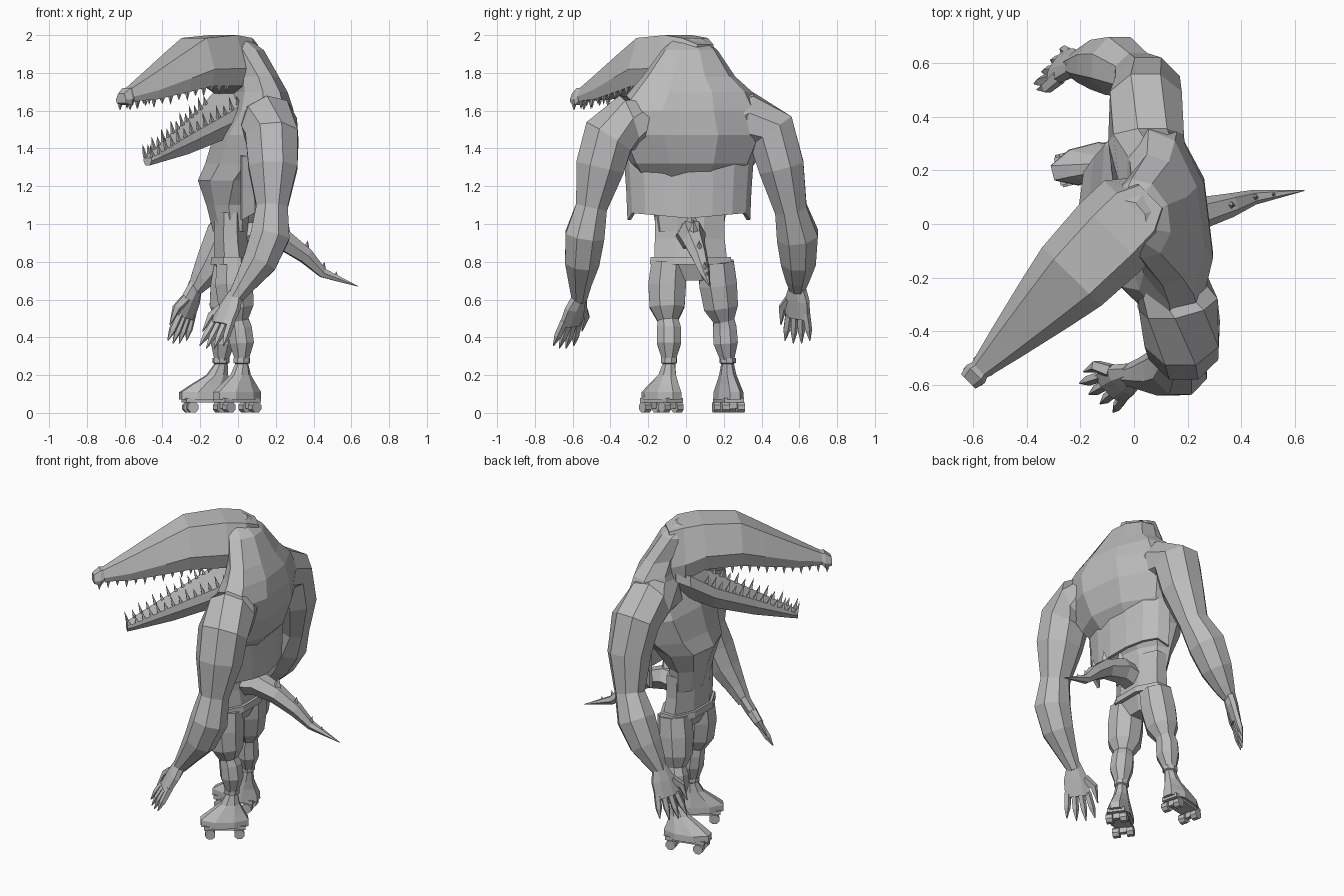
import bpy, bmesh, math
from mathutils import Vector

cube = bpy.data.objects.get("Cube")
if cube:
    bpy.data.objects.remove(cube, do_unlink=True)

grey = bpy.data.materials.new("plain_grey")
grey.use_nodes = True
COLOUR = (0.5, 0.5, 0.5, 1)
grey.diffuse_color = COLOUR
grey.node_tree.nodes["Principled BSDF"].inputs["Base Color"].default_value = COLOUR
X, Y, Z = Vector((1, 0, 0)), Vector((0, 1, 0)), Vector((0, 0, 1))


def finish(name, bm):
    bmesh.ops.recalc_face_normals(bm, faces=bm.faces)
    mesh = bpy.data.meshes.new(name)
    bm.to_mesh(mesh)
    bm.free()
    mesh.materials.append(grey)
    obj = bpy.data.objects.new(name, mesh)
    bpy.context.collection.objects.link(obj)
    return obj


def add_loft(bm, rings):
    """Skin equal-length loops of points and cap both ends."""
    loops = [[bm.verts.new(p) for p in ring] for ring in rings]
    n = len(loops[0])
    for a, b in zip(loops, loops[1:]):
        for i in range(n):
            j = (i + 1) % n
            bm.faces.new((a[i], a[j], b[j], b[i]))
    bm.faces.new(loops[0])
    bm.faces.new(loops[-1][::-1])


def ellipse(c, u, v, ru, rv, sides):
    angles = [math.tau * (i + .5) / sides for i in range(sides)]
    return [c + u * ru * math.cos(a) + v * rv * math.sin(a) for a in angles]


def add_tube(bm, path, sides=8, ref=X, axis=None):
    """path rows: x, y, z, radius along ref, radius across it."""
    pts = [Vector(row[:3]) for row in path]
    rings = []
    for i, row in enumerate(path):
        t = axis or (pts[min(i + 1, len(pts) - 1)] - pts[max(i - 1, 0)]).normalized()
        v = t.cross(ref).normalized()
        rings.append(ellipse(pts[i], v.cross(t), v, row[3], row[-1], sides))
    add_loft(bm, rings)


def tube(name, path, **options):
    bm = bmesh.new()
    add_tube(bm, path, **options)
    return finish(name, bm)


def add_spike(bm, base, direction, radius, sides=4):
    d = direction.normalized()
    u = d.orthogonal().normalized()
    ring = [bm.verts.new(p) for p in ellipse(base, u, d.cross(u), radius, radius, sides)]
    tip = bm.verts.new(base + direction)
    for i in range(sides):
        bm.faces.new((ring[i], ring[(i + 1) % sides], tip))
    bm.faces.new(ring)


# Hunched torso, with the chest pushed forward and the shoulders set back
torso = tube("torso", [
    (-.04, .02, .96, .09, .18), (-.05, .02, 1.1, .115, .2), (-.02, .02, 1.23, .19, .27),
    (.04, .03, 1.32, .21, .34), (.085, .03, 1.47, .21, .41), (.12, .01, 1.6, .17, .4),
    (.12, .025, 1.7, .14, .33), (.1, .015, 1.78, .115, .25), (.03, .02, 1.92, .11, .15),
    (-.02, .01, 1.985, .07, .08)], sides=9, axis=Z)
for v in torso.data.vertices:
    v.co.x -= .12 * v.co.y

# Open vest hanging from the back
bm = bmesh.new()
rows = []
for z, grow in ((1.03, 1), (1.18, 1.02), (1.36, 1.06)):
    row = []
    for i in range(9):
        a = math.pi * (i / 8 - .5)
        drop = .02 if i in (0, 8) and z < 1.1 else 0
        lift = .03 * abs(math.sin(a)) if z < 1.1 else 0
        row.append(bm.verts.new((.02 + .17 * grow * math.cos(a),
                                 .015 + .325 * grow * math.sin(a), z + lift - drop * 2)))
    rows.append(row)
for a, b in zip(rows, rows[1:]):
    for i in range(8):
        bm.faces.new((a[i], a[i + 1], b[i + 1], b[i]))
vest = finish("vest", bm)
shell = vest.modifiers.new("thickness", "SOLIDIFY")
shell.thickness = .02

# Head, in its own frame: s runs along the snout
FORWARD = Vector((-.7, -.71, 0)).normalized()
SIDE = Z.cross(FORWARD)
ROOT = Vector((.02, .06, 0))


def head_point(s, across, z):
    return ROOT + FORWARD * s + SIDE * across + Z * z


def jaw(name, rows, top, bottom, middle):
    """rows: s, low z, high z, half width; the rest shapes the section."""
    bm = bmesh.new()
    rings = []
    for s, low, high, w in rows:
        mid = low + (high - low) * middle
        half = [(w * bottom, low), (w, mid), (w * top, high)]
        ring = half + [(-a, z) for a, z in reversed(half)]
        rings.append([head_point(s, a, z) for a, z in ring])
    add_loft(bm, rings)
    return finish(name, bm)


def sample(rows, s):
    for a, b in zip(rows, rows[1:]):
        if a[0] <= s <= b[0]:
            f = (s - a[0]) / (b[0] - a[0])
            return [p + (q - p) * f for p, q in zip(a, b)]
    return rows[-1]


upper = [(-.06, 1.62, 1.95, .1), (.02, 1.67, 1.985, .165), (.14, 1.73, 2, .17),
         (.36, 1.73, 1.985, .155), (.5, 1.7, 1.91, .125), (.7, 1.66, 1.8, .078),
         (.85, 1.65, 1.72, .04), (.87, 1.63, 1.72, .048), (.91, 1.64, 1.69, .038)]
lower = [(-.03, 1.57, 1.71, .12), (.05, 1.53, 1.7, .165), (.2, 1.45, 1.6, .14),
         (.45, 1.37, 1.48, .085), (.67, 1.32, 1.37, .045), (.71, 1.31, 1.35, .03)]
jaw("upper_jaw", upper, top=.6, bottom=.85, middle=.35)
jaw("lower_jaw", lower, top=.95, bottom=.55, middle=.6)


def teeth(name, rows, start, end, count, length, level, lean):
    bm = bmesh.new()
    for i in range(count):
        s, low, high, w = sample(rows, start + (end - start) * i / (count - 1))
        tall = length * (1.15 if i % 2 else .8)
        for sign in (-1, 1):
            base = head_point(s, sign * w * .82, (low, high)[level])
            add_spike(bm, base, (Z * (1 if level else -1) + FORWARD * lean) * tall, .013)
    finish(name, bm)


teeth("upper_teeth", upper, .25, .88, 13, .04, 0, 0)
teeth("lower_teeth", lower, .15, .7, 14, .06, 1, .3)

# Arms
tube("right_arm", [
    (.13, -.16, 1.55, .12), (.165, -.3, 1.54, .15), (.18, -.41, 1.46, .15),
    (.185, -.455, 1.3, .14), (.18, -.5, 1.09, .09), (.17, -.535, .94, .112),
    (.115, -.55, .8, .098), (.04, -.56, .69, .065), (-.02, -.565, .6, .042)], ref=Y)
tube("left_arm", [
    (.06, .16, 1.57, .14), (.045, .32, 1.56, .145), (.045, .45, 1.49, .145),
    (.05, .505, 1.3, .13), (.01, .555, 1.08, .092), (-.06, .59, .94, .118),
    (-.13, .595, .8, .1), (-.19, .59, .71, .068), (-.23, .59, .65, .042)], ref=Y)


def hand(name, wrist, reach, spread):
    """Flat palm, four clawed fingers and a thumb."""
    bm = bmesh.new()
    spread = spread.normalized()
    palm = wrist + reach * .45
    steps = ((-.1, .04, .038), (.2, .075, .036), (.52, .08, .028))
    add_tube(bm, [(*(wrist + reach * f), a, b) for f, a, b in steps], ref=spread)
    for k in (-1.5, -.5, .5, 1.5):
        root = palm + spread * k * .038
        tip = wrist + reach * (1 - .05 * abs(k)) + spread * k * .055
        mid = root.lerp(tip, .6)
        add_tube(bm, [(*root, .022), (*mid, .02), (*tip, .003)], sides=5, ref=spread)
    root = wrist + reach * .2 - spread * .05
    mid = root + reach * .15 - spread * .05
    tip = mid + reach * .3 - spread * .01
    add_tube(bm, [(*root, .03), (*mid, .024), (*tip, .003)], sides=5, ref=spread)
    finish(name, bm)


hand("right_hand", Vector((-.02, -.565, .61)), Vector((-.13, -.09, -.275)), Vector((.75, -.65, 0)))
hand("left_hand", Vector((-.23, .59, .66)), Vector((-.1, 0, -.3)), Vector((.6, .8, 0)))

# Hips, belt and legs
tube("hips", [(-.03, .03, .7, .06, .12), (-.03, .025, .8, .105, .21),
              (-.04, .02, .92, .095, .2), (-.04, .02, 1.06, .09, .2)], axis=Z)
tube("belt", [(-.03, .025, .785, .125, .235), (-.03, .025, .825, .12, .23)], axis=Z)
tube("right_leg", [(-.02, -.09, .8, .1), (-.02, -.1, .68, .108), (-.01, -.1, .56, .1),
                   (0, -.095, .49, .06), (.01, -.09, .45, .068), (.02, -.09, .37, .07),
                   (.02, -.09, .27, .036)])
tube("left_leg", [(-.03, .16, .8, .1), (-.045, .17, .68, .108), (-.06, .185, .56, .098),
                  (-.07, .2, .49, .06), (-.08, .205, .45, .068), (-.08, .21, .37, .07),
                  (-.09, .22, .27, .036)])


def skate(name, ankle, centre, toe):
    """Boot, sole plate and four wheels; toe is the heading."""
    toe = toe.normalized()
    side = Z.cross(toe)
    bm = bmesh.new()
    rows = ((.07, 0, .15, .075), (.11, 0, .15, .072), (.15, .3, .11, .06),
            (.2, .75, .06, .045), (.26, 1, .036, .034), (.265, 1, .046, .044),
            (.29, 1, .046, .044))
    add_loft(bm, [ellipse(centre.lerp(ankle, f) + Z * z, toe, side, a, b, 8)
                  for z, f, a, b in rows])
    finish(name + "_boot", bm)
    bm = bmesh.new()
    add_loft(bm, [ellipse(centre + Z * z, toe, side, .17, .075, 4) for z in (.055, .08)])
    for along in (-.085, .085):
        for sign in (-1, 1):
            hub = centre + toe * along + Z * .03
            ends = [hub + side * sign * d for d in (.022, .062)]
            add_tube(bm, [(*p, .031) for p in ends], ref=Z)
        add_loft(bm, [ellipse(centre + toe * along + side * d + Z * .04, toe, Z, .018, .025, 4)
                      for d in (-.04, .04)])
    finish(name + "_wheels", bm)


skate("right_skate", Vector((.02, -.09, 0)), Vector((-.005, -.13, 0)), Vector((-.8, -.6, 0)))
skate("left_skate", Vector((-.09, .22, 0)), Vector((-.17, .225, 0)), Vector((-.97, -.25, 0)))

# Tail with a row of spines
tail = [(0, .02, .93, .08), (.12, .03, .95, .075), (.25, .04, .91, .06), (.36, .07, .83, .045),
        (.45, .1, .74, .028), (.635, .125, .67, .002)]
tube("tail", tail, sides=6, ref=Z)
bm = bmesh.new()
for (x, y, z, r), size in zip(tail[1:5], (.08, .07, .05, .04)):
    add_spike(bm, Vector((x, y, z + r * .75)), Vector((.2, 0, 1)) * size, size * .4)
add_spike(bm, Vector((.52, .11, .72)), Vector((0, 0, .03)), .012)
finish("tail_spines", bm)
